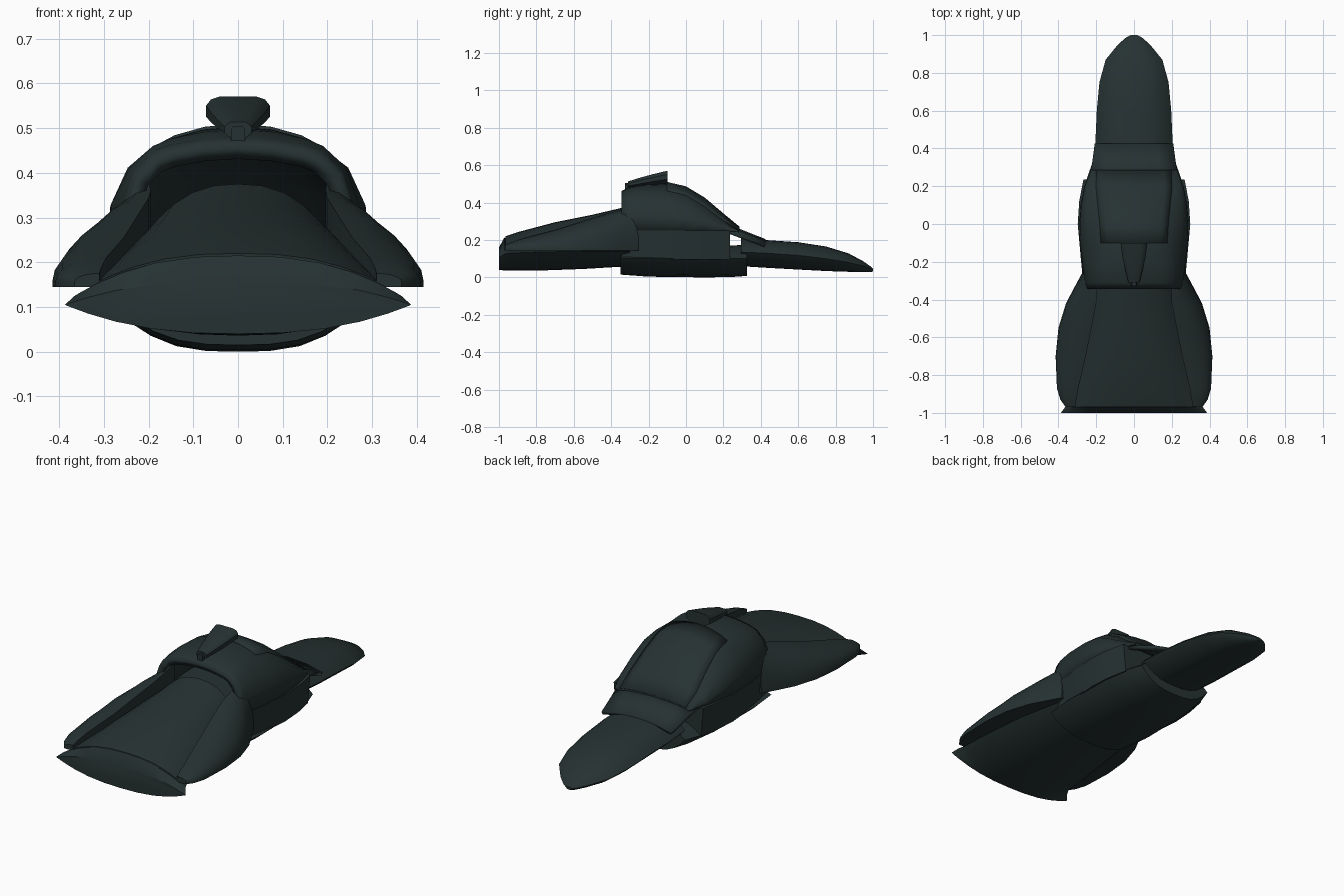
import bpy, bmesh, math

cube = bpy.data.objects.get("Cube")
if cube:
    bpy.data.objects.remove(cube)

paint = bpy.data.materials.new("dark_slate_green")
paint.use_nodes = True
COLOUR = (0.019, 0.031, 0.031, 1)
paint.diffuse_color = COLOUR
paint.node_tree.nodes["Principled BSDF"].inputs["Base Color"].default_value = COLOUR


def loft(name, sections, closed=True, thickness=0, angle=32):
    """Skin a list of (y, [(x, z), ...]) cross-sections."""
    bm = bmesh.new()
    rings = [[bm.verts.new((x, y, z)) for x, z in pts] for y, pts in sections]
    n = len(rings[0])
    for a, b in zip(rings, rings[1:]):
        for i in range(n if closed else n - 1):
            j = (i + 1) % n
            bm.faces.new((a[i], a[j], b[j], b[i]))
    if closed:
        bm.faces.new(rings[0])
        bm.faces.new(rings[-1])
    bmesh.ops.recalc_face_normals(bm, faces=bm.faces)
    if not closed and sum(f.normal.z * f.calc_area() for f in bm.faces) < 0:
        bmesh.ops.reverse_faces(bm, faces=bm.faces)
    mesh = bpy.data.meshes.new(name)
    bm.to_mesh(mesh)
    bm.free()
    mesh.materials.append(paint)
    ob = bpy.data.objects.new(name, mesh)
    bpy.context.collection.objects.link(ob)
    if thickness:
        mod = ob.modifiers.new("shell", 'SOLIDIFY')
        mod.thickness = thickness
        mod.offset = -1
    bpy.ops.object.select_all(action='DESELECT')
    ob.select_set(True)
    bpy.context.view_layer.objects.active = ob
    bpy.ops.object.shade_smooth_by_angle(angle=math.radians(angle))
    return ob


def lens(w, mid, top, bottom, p=2.5, n=12):
    """Closed lens-shaped section with separate crown and belly heights."""
    us = [math.cos(math.pi * i / n) for i in range(n + 1)]
    upper = [(w * u, mid + (top - mid) * (1 - abs(u) ** p)) for u in us]
    lower = [(w * u, mid + (bottom - mid) * (1 - abs(u) ** p)) for u in us[-2:0:-1]]
    return upper + lower


def mirrored(half):
    """Open section running from the right edge over the centre to the left edge."""
    return half + [(-x, z) for x, z in reversed(half[:-1])]


def lens_loft(name, rows, p=2.5):
    return loft(name, [(r[0], lens(*r[1:], p=p)) for r in rows])


# Broad flat nose hull, with a bevelled lip
lens_loft("nose_hull", [
    (-1.0, .387, .105, .16, .04), (-.97, .365, .125, .215, .037),
    (-.94, .35, .13, .18, .036), (-.8, .34, .135, .17, .036),
    (-.55, .31, .14, .17, .045), (-.3, .26, .14, .17, .06)])

# Arched ramp between the fenders
lens_loft("nose_ramp", [
    (-.965, .325, .15, .22, .13), (-.9, .312, .162, .242, .13),
    (-.7, .275, .20, .295, .13), (-.5, .235, .24, .335, .13),
    (-.33, .205, .265, .375, .13)])

# Curved fenders on both sides of the ramp
FENDERS = [(-.965, .31, .175, .365), (-.93, .305, .19, .39), (-.87, .295, .21, .408),
           (-.7, .255, .255, .415), (-.55, .225, .303, .40), (-.42, .20, .343, .36),
           (-.34, .195, .362, .318), (-.255, .20, .38, .272)]
for side, label in ((1, "left"), (-1, "right")):
    sections = []
    for y, xi, zt, xo in FENDERS:
        ring = [(side * xi, .145)]
        for i in range(7):
            a = math.pi / 2 * i / 6
            ring.append((side * (xi + (xo - xi) * math.sin(a)),
                         .157 + (zt - .157) * math.cos(a)))
        sections.append((y, ring + [(side * xo, .145)]))
    loft(label + "_fender", sections)

# Rounded keel under the middle
lens_loft("keel", [
    (-.35, .265, .10, .14, .015), (-.2, .28, .10, .14, .004),
    (.1, .275, .10, .15, 0), (.24, .25, .10, .17, .002), (.325, .22, .10, .175, .008)], p=3)

# Slab-sided middle body
loft("middle_body", [
    (y, [(w - .015, .095), (w, .25), (-w, .25), (.015 - w, .095)])
    for y, w in ((-.345, .255), (-.2, .28), (0, .298), (.12, .29), (.235, .268))])

# Cabin shell, open at the front: y, base width, shoulder width, shoulder z, roof z
CABIN = [(-.345, .255, .185, .43, .462), (-.31, .26, .187, .45, .48),
         (-.23, .272, .19, .46, .497), (-.1, .288, .185, .458, .503),
         (0, .29, .19, .435, .48), (.1, .282, .2, .375, .42),
         (.2, .26, .21, .30, .335), (.285, .225, .205, .25, .265)]


def roof(rw, sz, top, lift=0):
    return [(rw, sz + lift), (rw * .8, sz + (top - sz) * .42 + lift),
            (rw * .42, sz + (top - sz) * .84 + lift), (0, top + lift)]


def cabin_half(bw, rw, sz, top):
    h = sz - .245
    return [(bw, .245), (bw * .9 + rw * .1 + .006, .245 + h * .4),
            (bw * .5 + rw * .5 + .01, .245 + h * .78)] + roof(rw, sz, top)


loft("cabin_shell", [(y, mirrored(cabin_half(*r))) for y, *r in CABIN],
     closed=False, thickness=.035)

# Thin raised canopy panel over the rear slope
loft("canopy_panel", [(y, mirrored(roof(rw - .008, sz, top, .007)))
                      for y, bw, rw, sz, top in CABIN[3:]],
     closed=False, thickness=.009)

# Rear hood plate bridging the cabin and the tail
loft("hood_plate", [
    (y, mirrored([(w, z - drop), (w * .6, z - drop * .3), (0, z)]))
    for y, w, z, drop in ((.24, .235, .278, .03), (.32, .222, .246, .028),
                          (.425, .208, .205, .028))],
     closed=False, thickness=.018)

# Long rounded tail
lens_loft("tail", [
    (.295, .2, .135, .215, .06), (.42, .205, .13, .2, .052), (.6, .197, .118, .188, .042),
    (.75, .183, .1, .165, .034), (.87, .15, .08, .128, .03), (.95, .085, .06, .085, .028),
    (.985, .045, .048, .06, .028), (1.0, .018, .042, .047, .032)], p=3)

# Roof pod: rounded wedge growing toward the back
loft("roof_pod", [
    (y, [(0, b), (w * .45, b + (t - b) * .22), (w, b + (t - b) * .5),
         (w, b + (t - b) * .78), (w * .85, t - .006), (w * .6, t), (-w * .6, t),
         (-w * .85, t - .006), (-w, b + (t - b) * .78), (-w, b + (t - b) * .5),
         (-w * .45, b + (t - b) * .22)])
    for y, w, b, t in ((-.31, .03, .465, .513), (-.25, .045, .468, .532),
                       (-.18, .06, .473, .551), (-.1, .071, .48, .57))])

# Small nozzle block at the front of the pod
loft("pod_nozzle", [
    (y, [(.016, .462), (.016, .496), (.01, .504), (-.01, .504), (-.016, .496), (-.016, .462)])
    for y in (-.325, -.22)])
